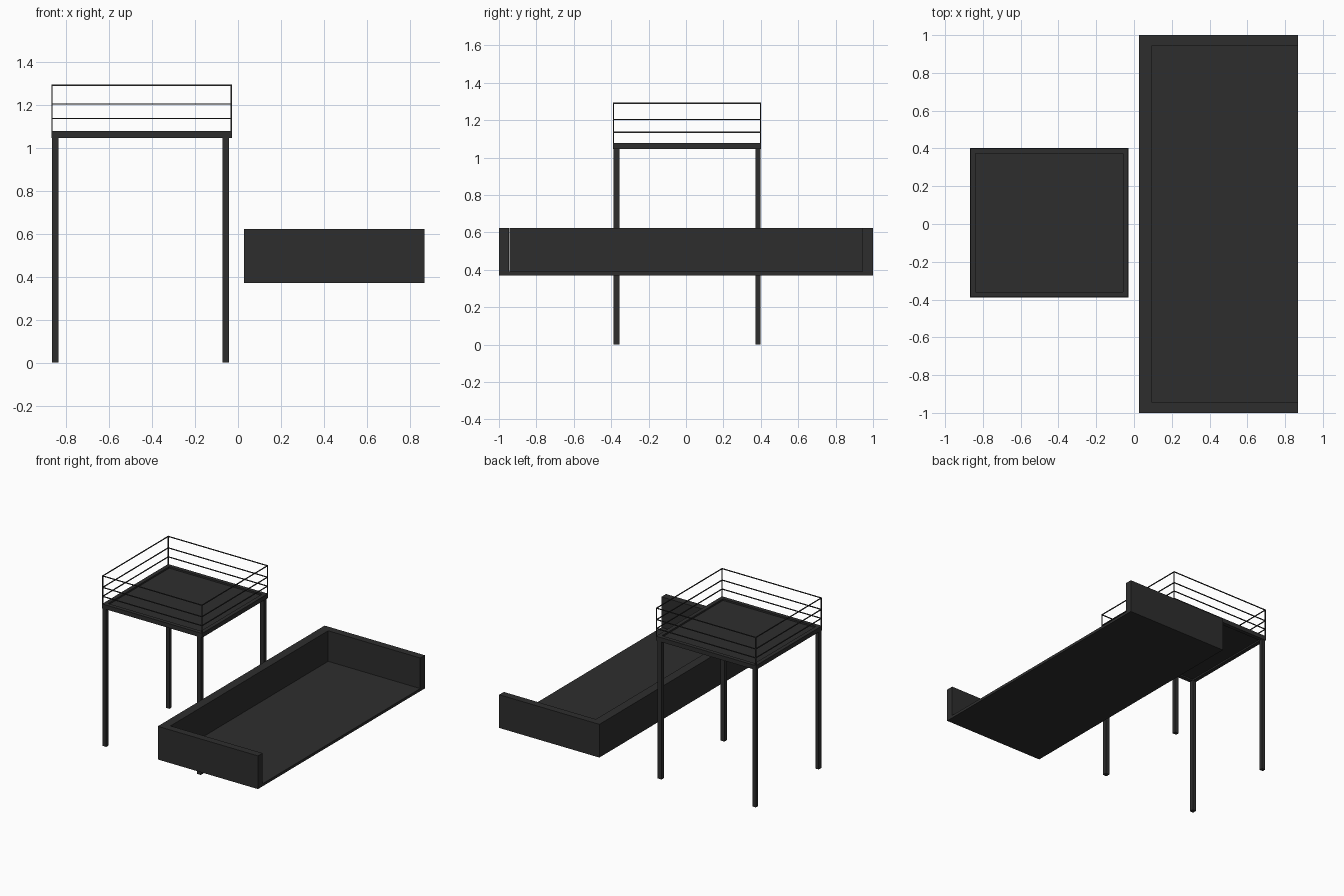
import bpy

if "Cube" in bpy.data.objects:
    bpy.data.objects.remove(bpy.data.objects["Cube"])

dark = bpy.data.materials.new("dark_metal")
dark.diffuse_color = (0.027, 0.027, 0.027, 1)
dark.use_nodes = True
dark.node_tree.nodes["Principled BSDF"].inputs["Base Color"].default_value = dark.diffuse_color


def box(name, x, y, z):
    """Box from (min, max) ranges on each axis."""
    lo, hi = zip(x, y, z)
    bpy.ops.mesh.primitive_cube_add(size=1, location=[(a + b) / 2 for a, b in zip(lo, hi)])
    ob = bpy.context.object
    ob.name = name
    ob.scale = [b - a for a, b in zip(lo, hi)]
    bpy.ops.object.transform_apply(location=False, rotation=False, scale=True)
    ob.data.materials.append(dark)
    return ob


def ring(name, x, y, z, w):
    """Rectangular frame of four bars with width w."""
    (x0, x1), (y0, y1) = x, y
    box(name + "_front", x, (y0, y0 + w), z)
    box(name + "_back", x, (y1 - w, y1), z)
    box(name + "_left", (x0, x0 + w), (y0 + w, y1 - w), z)
    box(name + "_right", (x1 - w, x1), (y0 + w, y1 - w), z)


# Open tray: floor, long wall and two end walls
X0, X1, Z0, ZF, Z1 = 0.027, 0.868, 0.37, 0.39, 0.622
box("tray_floor", (X0, X1), (-1, 1), (Z0, ZF))
box("tray_long_wall", (X0, 0.095), (-0.945, 0.945), (ZF, Z1))
box("tray_front_wall", (X0, X1), (-1, -0.945), (ZF, Z1))
box("tray_back_wall", (X0, X1), (0.945, 1), (ZF, Z1))

# Stand top: rim frame with a recessed panel
TX, TY = (-0.868, -0.029), (-0.39, 0.402)
ring("stand_rim", TX, TY, (1.045, 1.078), 0.03)
box("stand_panel", (TX[0] + 0.03, TX[1] - 0.03), (TY[0] + 0.03, TY[1] - 0.03), (1.056, 1.066))

# Legs
for sx, lx in (("left", (-0.865, -0.836)), ("right", (-0.073, -0.041))):
    for sy, ly in (("front", (-0.387, -0.356)), ("back", (0.371, 0.398))):
        box(f"leg_{sy}_{sx}", lx, ly, (0, 1.045))

# Guard rail: thin corner posts and three levels of wire
T = 0.006
for i, z in enumerate((1.135, 1.203, 1.29)):
    ring(f"guard_wire_{i}", TX, TY, (z - T / 2, z + T / 2), T)
for sx, px in (("left", TX[0]), ("right", TX[1] - T)):
    for sy, py in (("front", TY[0]), ("back", TY[1] - T)):
        box(f"guard_post_{sy}_{sx}", (px, px + T), (py, py + T), (1.078, 1.29))
